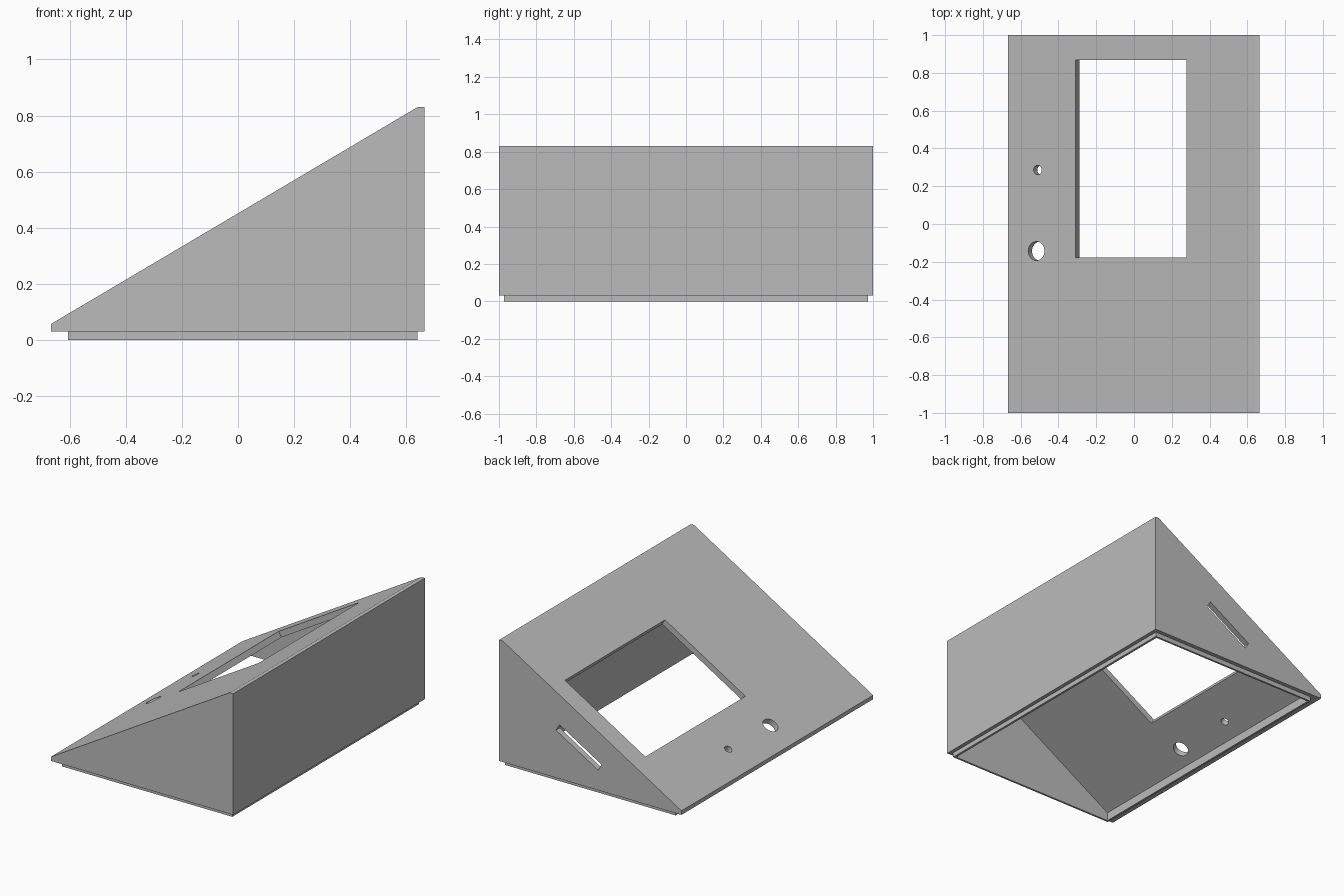
import bpy, bmesh, math
from mathutils import Matrix, Vector

cube = bpy.data.objects.get("Cube")
if cube:
    bpy.data.objects.remove(cube, do_unlink=True)

grey = bpy.data.materials.new("plain_grey")
grey.use_nodes = True
grey.diffuse_color = (0.5, 0.5, 0.5, 1)
grey.node_tree.nodes["Principled BSDF"].inputs["Base Color"].default_value = (0.5, 0.5, 0.5, 1)

LEFT, RIGHT, RIM, TOP = -0.667, 0.665, 0.03, 0.83
EDGE = 0.057                                     # top of the low edge
SLOPE = (TOP - EDGE) / (0.64 - LEFT)
TILT = math.atan(SLOPE)
WALL = 0.04


def panel_z(x):
    return EDGE + SLOPE * (x - LEFT)


def inner_z(x):
    return panel_z(x) - WALL / math.cos(TILT)


def add_object(name, bm):
    bmesh.ops.recalc_face_normals(bm, faces=bm.faces)
    mesh = bpy.data.meshes.new(name)
    bm.to_mesh(mesh)
    bm.free()
    mesh.materials.append(grey)
    obj = bpy.data.objects.new(name, mesh)
    bpy.context.collection.objects.link(obj)
    return obj


def prism(name, profile, y0, y1):
    """Extrude an (x, z) profile along y."""
    bm = bmesh.new()
    face = bm.faces.new([bm.verts.new((x, y0, z)) for x, z in profile])
    new = bmesh.ops.extrude_face_region(bm, geom=[face])["geom"]
    bmesh.ops.translate(bm, vec=(0, y1 - y0, 0),
                        verts=[v for v in new if isinstance(v, bmesh.types.BMVert)])
    return add_object(name, bm)


def on_panel(x, y):
    """Frame lying on the sloping panel, its z axis along the panel normal."""
    return Matrix.Translation(Vector((x, y, panel_z(x)))) @ Matrix.Rotation(-TILT, 4, 'Y')


def box_cutter(name, frame, size):
    bm = bmesh.new()
    bmesh.ops.create_cube(bm, size=1, matrix=frame @ Matrix.Diagonal((*size, 1)))
    return add_object(name, bm)


def round_cutter(name, x, y, radius):
    bm = bmesh.new()
    bmesh.ops.create_cone(bm, cap_ends=True, segments=48, radius1=radius,
                          radius2=radius, depth=0.2, matrix=on_panel(x, y))
    return add_object(name, bm)


# Wedge body
shell = prism("enclosure_shell", [(LEFT, RIM), (RIGHT, RIM), (RIGHT, TOP),
                                  (0.64, TOP), (LEFT, EDGE)], -1, 1)

# Stepped lip under the body
lip = prism("lip", [(-0.605, 0), (0.64, 0), (0.64, 0.06), (-0.605, 0.06)], -0.973, 0.973)

# Hollow interior, open at the bottom
x0, x1 = -0.592, RIGHT - WALL
cavity = prism("cavity", [(x0, -0.1), (x1, -0.1), (x1, inner_z(x1)), (x0, inner_z(x0))],
               -1 + WALL, 1 - WALL)

# Screen window, two round holes, and a slanted slot in the back wall
wx0, wx1, wy0, wy1 = -0.31, 0.278, -0.178, 0.867
window = box_cutter("window", on_panel((wx0 + wx1) / 2, (wy0 + wy1) / 2),
                    ((wx1 - wx0) / math.cos(TILT), wy1 - wy0, 0.2))
large_hole = round_cutter("large_hole", -0.517, -0.143, 0.05)
small_hole = round_cutter("small_hole", -0.51, 0.286, 0.025)
slot = box_cutter("slot", Matrix.Translation((0.083, 1, 0.275)) @ Matrix.Rotation(-TILT, 4, 'Y'),
                  (0.357, 0.2, 0.05))

# Combine and bake
helpers = [lip, cavity, window, large_hole, small_hole, slot]
for helper in helpers:
    helper.hide_render = True
    mod = shell.modifiers.new(helper.name, 'BOOLEAN')
    mod.operation = 'UNION' if helper is lip else 'DIFFERENCE'
    mod.solver = 'EXACT'
    mod.object = helper
graph = bpy.context.evaluated_depsgraph_get()
baked = bpy.data.meshes.new_from_object(shell.evaluated_get(graph))
shell.modifiers.clear()
shell.data = baked
baked.materials.clear()
baked.materials.append(grey)
for helper in helpers:
    bpy.data.objects.remove(helper, do_unlink=True)
